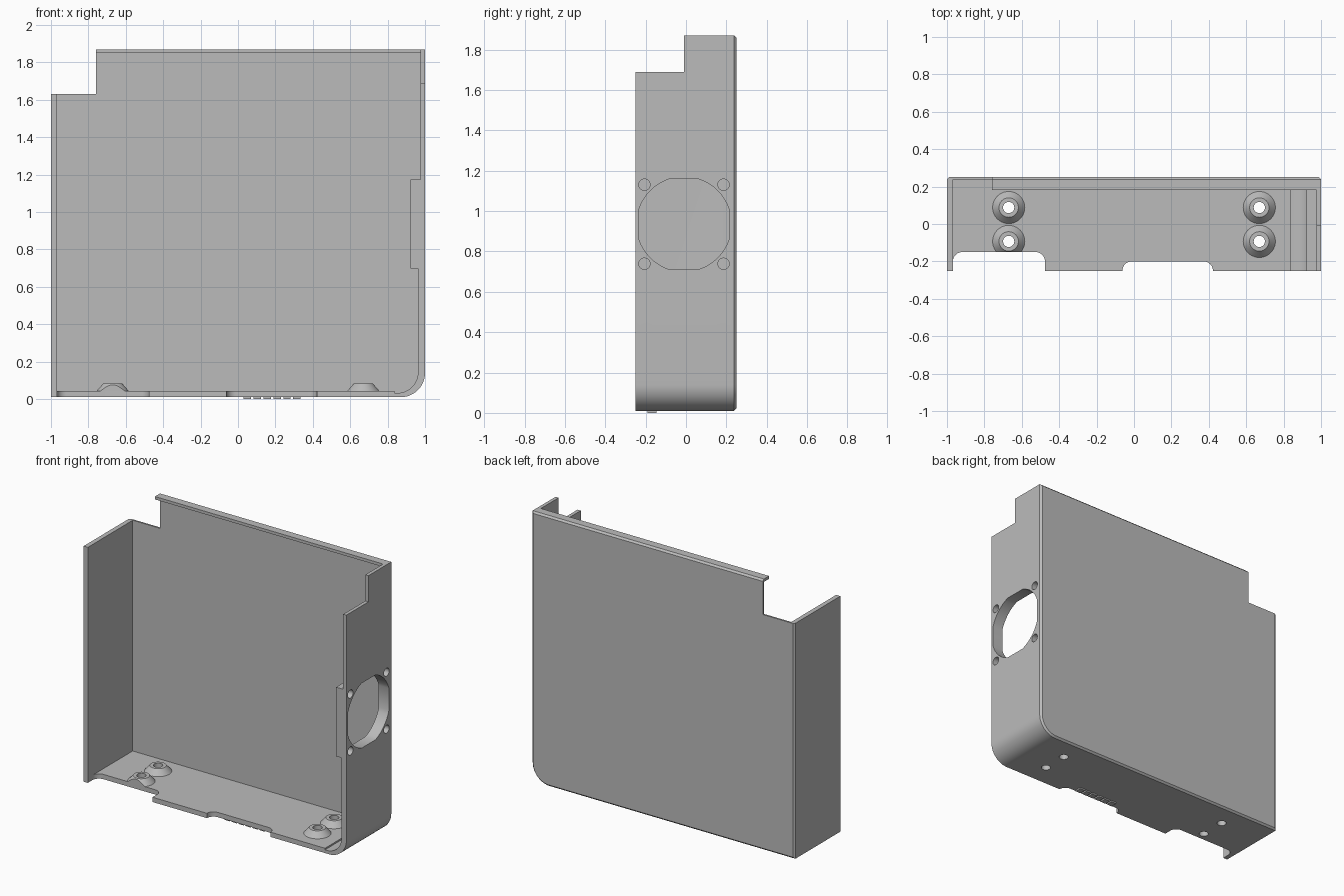
import bpy, bmesh
from math import pi, cos, sin, atan2

if "Cube" in bpy.data.objects:
    bpy.data.objects.remove(bpy.data.objects["Cube"])

grey = bpy.data.materials.new("plain grey")
grey.use_nodes = True
colour = (0.5, 0.5, 0.5, 1)
grey.diffuse_color = colour
grey.node_tree.nodes["Principled BSDF"].inputs["Base Color"].default_value = colour

# Map profile coordinates (u, v) and a depth d along the named axis
PLACE = {"x": lambda u, v, d: (d, u, v),
         "y": lambda u, v, d: (u, d, v),
         "z": lambda u, v, d: (u, v, d)}


def arc(cx, cy, r, a0, a1, steps=12):
    return [(cx + r * cos(a0 + (a1 - a0) * i / steps),
             cy + r * sin(a0 + (a1 - a0) * i / steps)) for i in range(steps + 1)]


def circle(cx, cy, r):
    return arc(cx, cy, r, 0, 2 * pi, 40)[:-1]


def loft(name, axis, first, d0, second, d1):
    """Solid between two matching outlines."""
    bm = bmesh.new()
    a = [bm.verts.new(PLACE[axis](u, v, d0)) for u, v in first]
    b = [bm.verts.new(PLACE[axis](u, v, d1)) for u, v in second]
    bm.faces.new(a)
    bm.faces.new(b[::-1])
    n = len(a)
    for i in range(n):
        j = (i + 1) % n
        bm.faces.new((a[j], a[i], b[i], b[j]))
    bmesh.ops.recalc_face_normals(bm, faces=bm.faces)
    mesh = bpy.data.meshes.new(name)
    bm.to_mesh(mesh)
    bm.free()
    mesh.materials.append(grey)
    ob = bpy.data.objects.new(name, mesh)
    bpy.context.collection.objects.link(ob)
    return ob


def prism(name, axis, pts, d0, d1):
    return loft(name, axis, pts, d0, pts, d1)


def rect(u0, u1, v0, v1):
    return [(u0, v0), (u1, v0), (u1, v1), (u0, v1)]


def activate(ob):
    bpy.ops.object.select_all(action="DESELECT")
    ob.select_set(True)
    bpy.context.view_layer.objects.active = ob


def cut(ob, cutters):
    activate(ob)
    for c in cutters:
        m = ob.modifiers.new("cut", "BOOLEAN")
        m.operation, m.solver, m.object = "DIFFERENCE", "EXACT", c
        bpy.ops.object.modifier_apply(modifier=m.name)


def smooth(ob):
    activate(ob)
    bpy.ops.object.shade_smooth_by_angle(angle=pi / 7)


LEFT, BOTTOM, TOP, NOTCH_X, NOTCH_Z = -1, 0.01, 1.87, -0.76, 1.63
FRONT, PLATE, BACK = -0.25, 0.238, 0.25
FLOOR = 0.043

# Side walls and floor as one bent profile, with the thick fan mount
profile = [(LEFT, BOTTOM)] + arc(0.87, 0.14, 0.13, -pi / 2, 0)
profile += [(1, TOP), (0.976, TOP), (0.976, 1.174), (0.922, 1.174),
            (0.922, 0.698), (0.963, 0.698)]
profile += arc(0.85, 0.145, 0.113, 0, -pi / 2)
profile += [(0.837, 0.032), (0.837, FLOOR), (-0.968, FLOOR),
            (-0.968, NOTCH_Z), (LEFT, NOTCH_Z)]
shell = prism("walls_and_floor", "y", profile, FRONT, PLATE)


# Back panel with a chamfered outer edge
def panel(inset):
    return ([(LEFT + inset, BOTTOM + inset)]
            + arc(0.87, 0.14, 0.13 - inset, -pi / 2, 0)
            + [(1 - inset, TOP - inset), (NOTCH_X, TOP - inset),
               (NOTCH_X, NOTCH_Z), (LEFT + inset, NOTCH_Z)])


back = loft("back_panel", "y", panel(0), PLATE, panel(0.012), BACK)

# Lip along the top edge
prism("top_lip", "y", rect(NOTCH_X, 0.976, 1.85, TOP), 0.183, PLATE)


# Rounded cutouts in the front edge of the floor
def bay(x0, x1, y, r=0.05):
    pts = [(x0, -0.3), (x1, -0.3)]
    pts += arc(x1 - r, y - r, r, 0, pi / 2) + arc(x0 + r, y - r, r, pi / 2, pi)
    return prism("bay_cutter", "z", pts, -0.05, 0.3)


bays = [bay(-0.968, -0.476, -0.15), bay(-0.062, 0.422, -0.2)]

# Fan opening: a circle trimmed flat on four sides, plus screw holes
fan_y, fan_z, half, flat = -0.01, 0.935, 0.223, 0.075
radius = (half ** 2 + flat ** 2) ** 0.5
lean = atan2(flat, half)
opening = []
for q in range(4):
    opening += arc(fan_y, fan_z, radius, q * pi / 2 + lean,
                   (q + 1) * pi / 2 - lean, 8)
fan_cutters = [prism("fan_cutter", "x", opening, 0.85, 1.1)]
for sy in (-1, 1):
    for sz in (-1, 1):
        hole = circle(fan_y + sy * 0.196, fan_z + sz * 0.196, 0.028)
        fan_cutters.append(prism("screw_cutter", "x", hole, 0.85, 1.1))

# Step at the top of the right-hand wall
step = prism("step_cutter", "x", rect(-0.4, -0.01, 1.69, 2), 0.9, 1.1)

# Conical floor mounts with through holes
mounts, mount_holes = [], []
for x in (-0.67, 0.67):
    for y in (-0.093, 0.088):
        mounts.append(loft("floor_mount", "z", circle(x, y, 0.086), FLOOR,
                           circle(x, y, 0.052), 0.082))
        mount_holes.append(prism("mount_hole_cutter", "z",
                                 circle(x, y, 0.03), -0.05, 0.2))

cut(shell, bays + fan_cutters + [step] + mount_holes)
for mount, hole in zip(mounts, mount_holes):
    cut(mount, [hole, bays[0]])

# Small plain pads under the floor
for i in range(6):
    x = 0.03 + i * 0.053
    prism("underside_pad", "z", rect(x, x + 0.04, -0.19, -0.145), 0, BOTTOM)

for c in bays + fan_cutters + [step] + mount_holes:
    bpy.data.objects.remove(c)
for ob in [shell, back] + mounts:
    smooth(ob)
